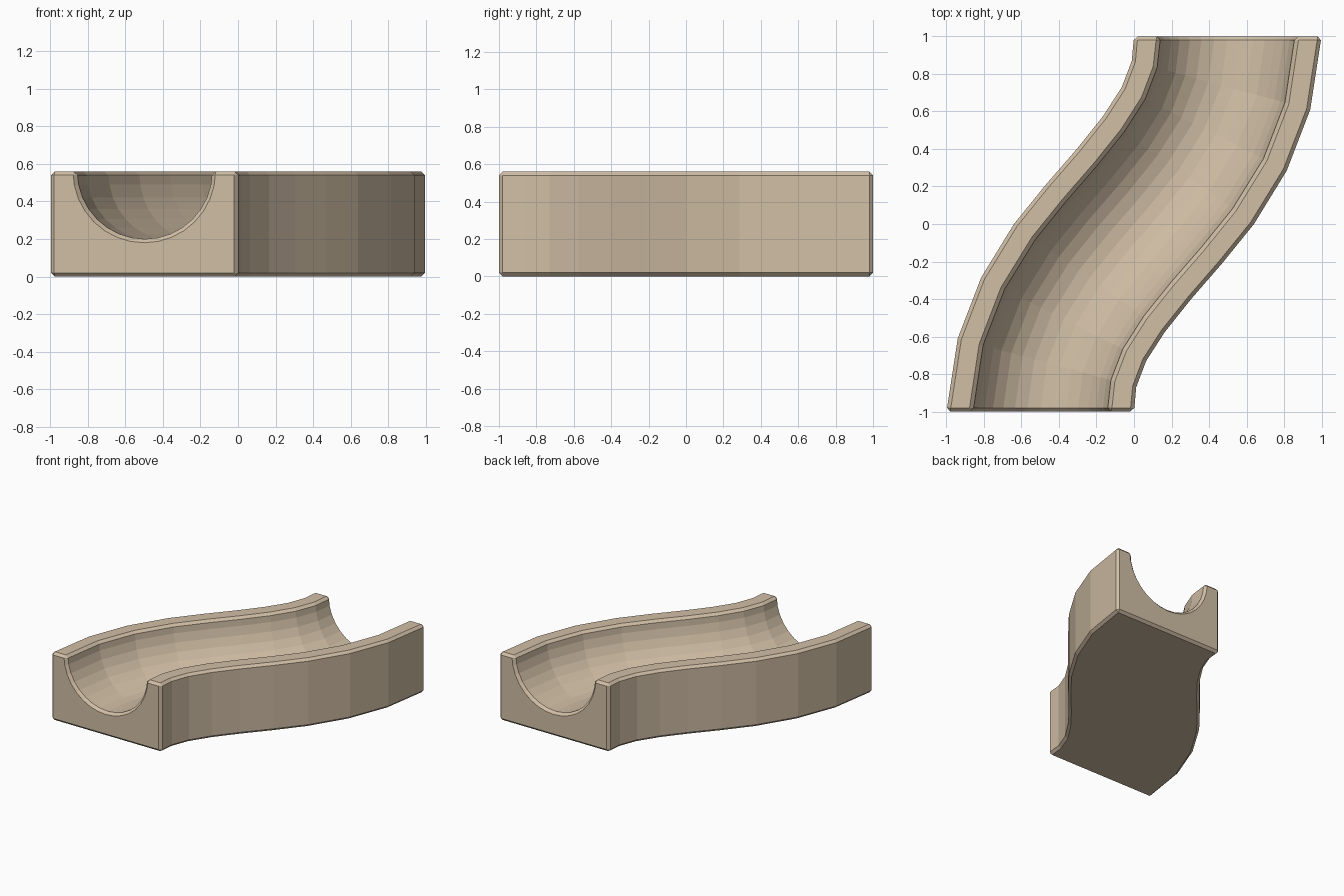
import bpy, bmesh
from math import pi, cos, sin
from mathutils import Vector

if "Cube" in bpy.data.objects:
    bpy.data.objects.remove(bpy.data.objects["Cube"])

HEIGHT, RADIUS, SEGS, BEVEL = 0.56, 0.36, 16, 0.02

# Left edge of the S-bend in plan; the right edge is its half-turn copy
left = [(-1.0, -1.0), (-0.94, -0.61), (-0.815, -0.285), (-0.64, 0.0), (-0.47, 0.21),
        (-0.305, 0.40), (-0.165, 0.575), (-0.065, 0.73), (-0.012, 0.87), (0.0, 1.0)]
right = [(-x, -y) for x, y in reversed(left)]

# Cross-section: block with a half-round channel, as (fraction across, z)
section = [(0, HEIGHT), (0, 0), (1, 0), (1, HEIGHT)]
section += [(0.5 + RADIUS * cos(pi * k / SEGS), HEIGHT - RADIUS * sin(pi * k / SEGS))
            for k in range(SEGS + 1)]

# Sweep the section along the bend
bm = bmesh.new()
rings = []
for a, b in zip(left, right):
    a, b = Vector(a), Vector(b)
    rings.append([bm.verts.new((*a.lerp(b, t), z)) for t, z in section])
n = len(section)
for r, s in zip(rings, rings[1:]):
    for k in range(n):
        j = (k + 1) % n
        bm.faces.new((r[k], r[j], s[j], s[k]))
bm.faces.new(rings[0])
bm.faces.new(rings[-1])
bmesh.ops.recalc_face_normals(bm, faces=bm.faces)

mesh = bpy.data.meshes.new("curved_track")
bm.to_mesh(mesh)
bm.free()
track = bpy.data.objects.new("curved_track", mesh)
bpy.context.collection.objects.link(track)

# Small chamfer on all sharp edges
bev = track.modifiers.new("chamfer", 'BEVEL')
bev.width = BEVEL
bev.segments = 1
bev.limit_method = 'ANGLE'
bev.angle_limit = pi / 6

# Pale wood colour
wood = bpy.data.materials.new("pale_wood")
wood.diffuse_color = (0.64, 0.52, 0.38, 1)
wood.use_nodes = True
wood.node_tree.nodes["Principled BSDF"].inputs["Base Color"].default_value = wood.diffuse_color
mesh.materials.append(wood)
